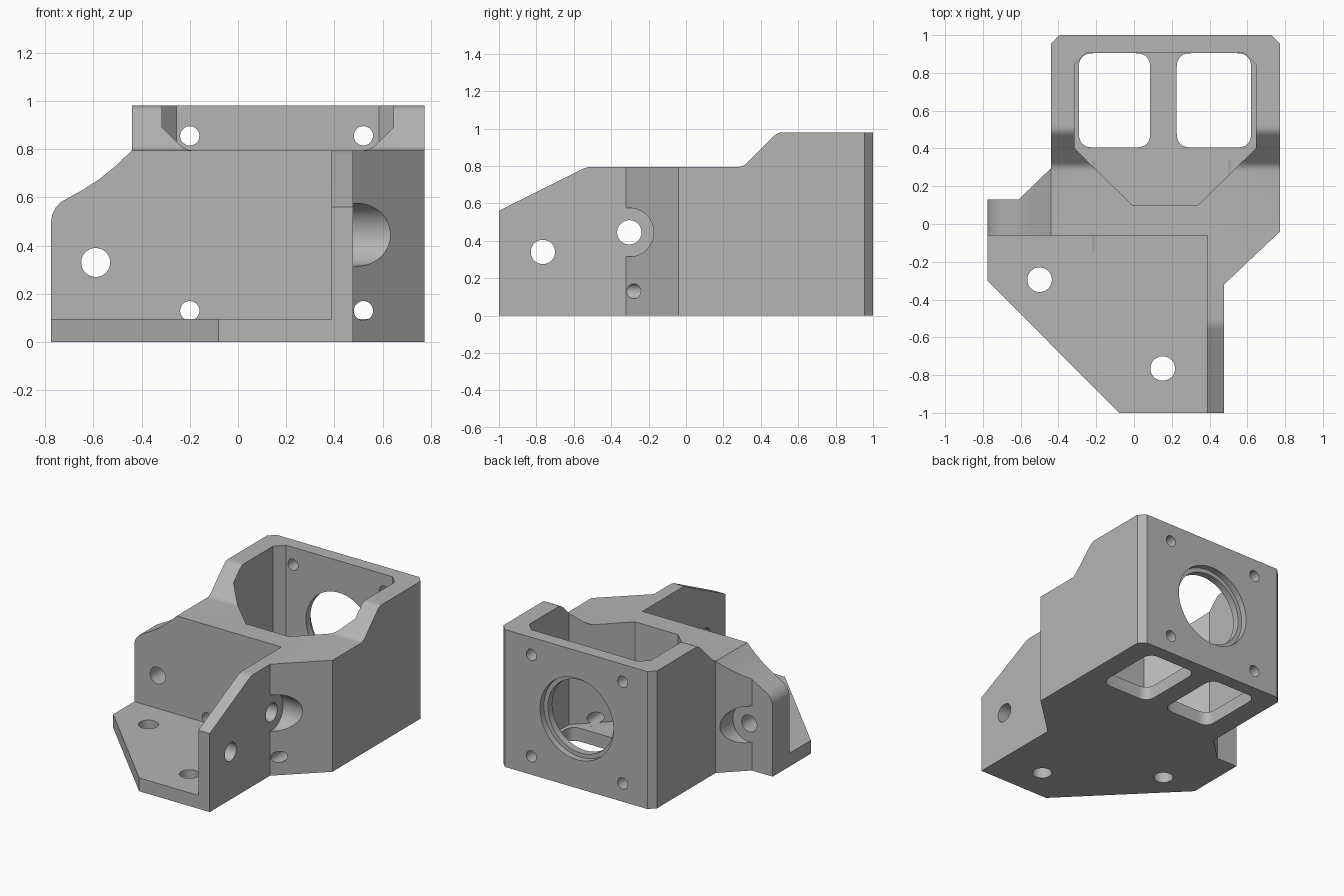
import bpy, bmesh, math
from mathutils import Vector

cube = bpy.data.objects.get("Cube")
if cube:
    bpy.data.objects.remove(cube, do_unlink=True)

grey = bpy.data.materials.new("plain grey")
grey.use_nodes = True
grey.diffuse_color = (0.46, 0.46, 0.46, 1)
grey.node_tree.nodes["Principled BSDF"].inputs["Base Color"].default_value = (0.46, 0.46, 0.46, 1)

PLACE = {"x": lambda a, b, t: (t, a, b),
         "y": lambda a, b, t: (a, t, b),
         "z": lambda a, b, t: (a, b, t)}


def prism(name, points, axis, low, high):
    """Extrude a flat outline along an axis."""
    bm = bmesh.new()
    face = bm.faces.new([bm.verts.new(PLACE[axis](a, b, low)) for a, b in points])
    grown = bmesh.ops.extrude_face_region(bm, geom=[face])["geom"]
    shift = Vector(PLACE[axis](0, 0, high - low))
    bmesh.ops.translate(bm, vec=shift, verts=[v for v in grown if isinstance(v, bmesh.types.BMVert)])
    bmesh.ops.recalc_face_normals(bm, faces=bm.faces)
    mesh = bpy.data.meshes.new(name)
    bm.to_mesh(mesh)
    bm.free()
    mesh.materials.append(grey)
    obj = bpy.data.objects.new(name, mesh)
    bpy.context.collection.objects.link(obj)
    return obj


def rounded(points, reach, steps=6):
    """Round each corner, starting the bend at the given reach."""
    out = []
    for i, p in enumerate(points):
        p, a, b = Vector(p), Vector(points[i - 1]), Vector(points[(i + 1) % len(points)])
        a, b = p + (a - p).normalized() * reach, p + (b - p).normalized() * reach
        for k in range(steps + 1):
            t = k / steps
            out.append(a * (1 - t) ** 2 + p * 2 * t * (1 - t) + b * t ** 2)
    return out


def rect(a0, b0, a1, b1):
    return [(a0, b0), (a1, b0), (a1, b1), (a0, b1)]


def circle(a, b, r, n=48):
    return [(a + r * math.cos(math.tau * i / n), b + r * math.sin(math.tau * i / n)) for i in range(n)]


# Solid block with the plan outline
body = prism("motor_bracket", [
    (-0.395, 1), (-0.44, 0.955), (-0.44, 0.295), (-0.61, 0.13), (-0.775, 0.13),
    (-0.775, -0.3), (-0.08, -1), (0.477, -1), (0.477, -0.32), (0.773, -0.04),
    (0.773, 0.955), (0.728, 1)], "z", 0, 0.98)


def cut(name, points, axis, low, high):
    """Remove a prism from the bracket."""
    cutter = prism(name, points, axis, low, high)
    cutter.hide_render = True
    mod = body.modifiers.new(name, "BOOLEAN")
    mod.operation, mod.solver, mod.object = "DIFFERENCE", "EXACT", cutter
    bpy.context.view_layer.objects.active = body
    bpy.ops.object.modifier_apply(modifier=mod.name)
    bpy.data.objects.remove(cutter, do_unlink=True)


# Stepped top, seen from the side
cut("top_step", rounded([(-1.3, 0.41), (-0.53, 0.795), (0.305, 0.795),
                         (0.49, 0.98), (0.6, 0.98), (0.6, 1.3), (-1.3, 1.3)], 0.03), "x", -2, 2)

# Open tray in front
cut("tray_space", rect(-2, -2, 0.387, -0.062), "z", 0.095, 2)

# Curved shoulder of the side ear
cut("ear_curve", [(-1, 0.5), (-0.775, 0.5), (-0.77, 0.53), (-0.757, 0.556), (-0.735, 0.58),
                  (-0.705, 0.597), (-0.64, 0.633), (-0.573, 0.677), (-0.505, 0.732),
                  (-0.44, 0.795), (-0.43, 0.81), (-0.43, 1.2), (-1, 1.2)], "y", -1.5, 0.298)

# Motor pocket
cut("pocket", [(-0.315, 0.4), (-0.005, 0.097), (0.335, 0.097), (0.645, 0.4),
               (0.645, 0.845), (0.585, 0.905), (-0.255, 0.905), (-0.315, 0.845)], "z", 0.095, 2)

# Floor windows
for x0, x1 in ((-0.292, 0.086), (0.226, 0.62)):
    cut("window", rounded(rect(x0, 0.405, x1, 0.904), 0.075), "z", -1, 0.3)

# Shaft bore with a shallow recess on the back
cut("bore", circle(0.162, 0.493, 0.26, 64), "y", 0.8, 1.2)
cut("bore_recess", circle(0.162, 0.493, 0.29, 64), "y", 0.955, 1.2)

# Motor screw holes and the matching access holes
for x, start in ((-0.2, -0.15), (0.52, -0.4)):
    for z in (0.13, 0.855):
        cut("motor_hole", circle(x, z, 0.04, 32), "y", 0.85, 1.2)
    cut("access_hole", circle(x, 0.13, 0.04, 32), "y", start, 0.34)

# Mounting holes with screw head clearances
cut("ear_hole", circle(-0.59, 0.33, 0.06), "y", -0.3, 0.5)
cut("ear_clearance", circle(-0.59, 0.33, 0.13), "y", 0.13, 0.5)
cut("wall_clearance", circle(-0.303, 0.445, 0.13), "x", 0.477, 1)
for y, z in ((-0.303, 0.445), (-0.765, 0.34)):
    cut("wall_hole", circle(y, z, 0.065), "x", 0.2, 0.7)
for x, y in ((-0.5, -0.295), (0.152, -0.765)):
    cut("floor_hole", circle(x, y, 0.065), "z", -1, 0.2)

# Smooth curves, keep edges sharp
bpy.ops.object.select_all(action="DESELECT")
body.select_set(True)
bpy.context.view_layer.objects.active = body
bpy.ops.object.shade_smooth_by_angle(angle=math.radians(25))
